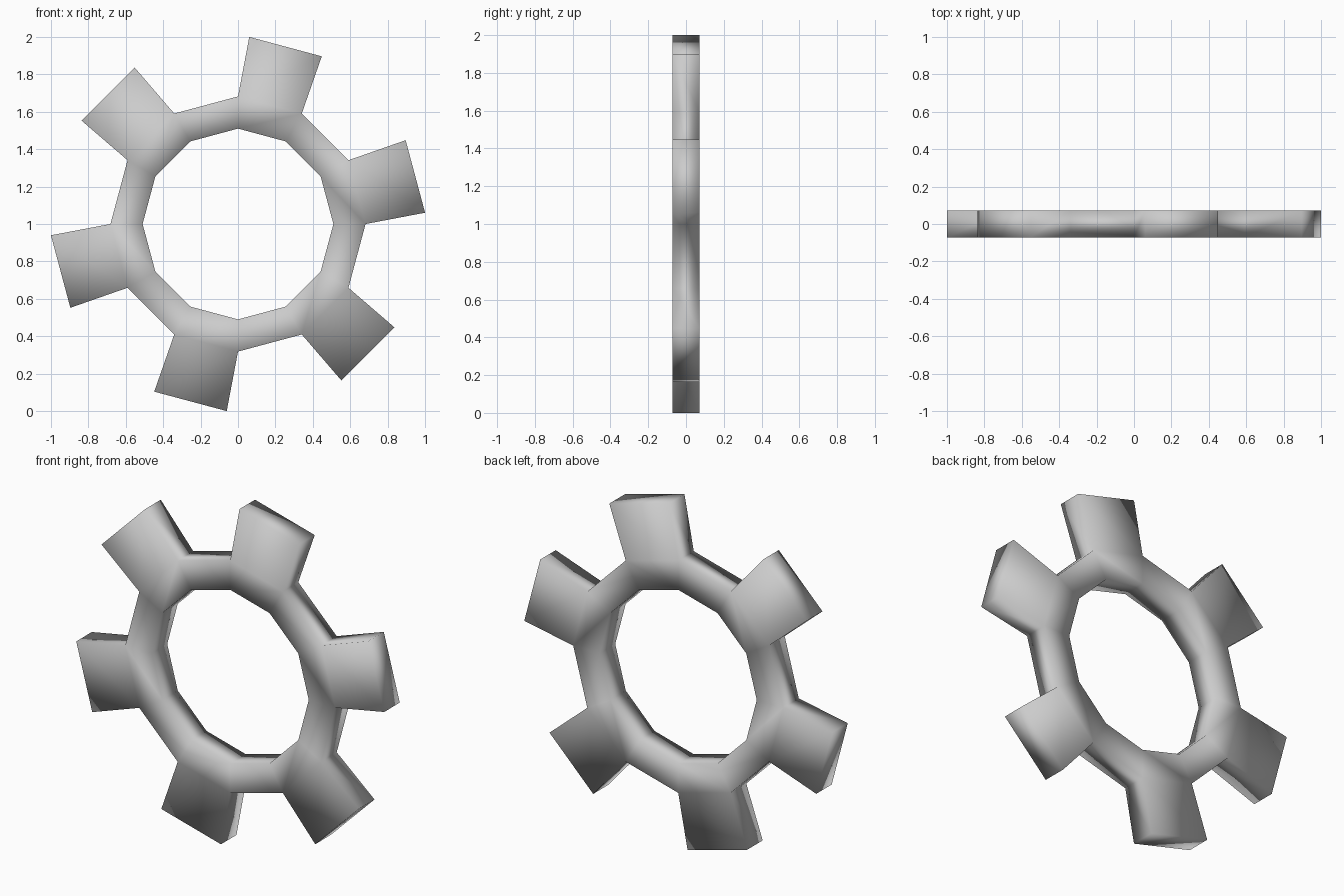
import bpy, bmesh
from math import sin, cos, radians

if "Cube" in bpy.data.objects:
    bpy.data.objects.remove(bpy.data.objects["Cube"])

TEETH = 6
R_IN, R_ROOT, R_TIP = 0.51, 0.682, 1.002
HALF = 0.072          # half thickness
TAPER = 3.45          # tooth tip inset in degrees

bm = bmesh.new()


def pair(radius, deg):
    """Front and back vertex at a clockwise angle from the top."""
    a = radians(deg)
    return [bm.verts.new((radius * sin(a), y, 1 + radius * cos(a)))
            for y in (-HALF, HALF)]


def wall(a, b):
    bm.faces.new((a[0], b[0], b[1], a[1]))


def plates(a, b, c, d):
    for s in (0, 1):
        bm.faces.new((a[s], b[s], c[s], d[s]))


# Twelve-sided ring
n = TEETH * 2
inner = [pair(R_IN, 30 * i) for i in range(n)]
root = [pair(R_ROOT, 30 * i) for i in range(n)]
for i in range(n):
    j = (i + 1) % n
    plates(inner[i], inner[j], root[j], root[i])
    wall(inner[i], inner[j])
    if i % 2:
        wall(root[i], root[j])
    else:
        # Flared tooth on every other segment
        t0 = pair(R_TIP, 30 * i + TAPER)
        t1 = pair(R_TIP, 30 * (i + 1) - TAPER)
        plates(root[i], root[j], t1, t0)
        wall(root[i], t0)
        wall(t0, t1)
        wall(t1, root[j])

bmesh.ops.recalc_face_normals(bm, faces=bm.faces)
for f in bm.faces:
    f.smooth = True
mesh = bpy.data.meshes.new("gear")
bm.to_mesh(mesh)
bm.free()
gear = bpy.data.objects.new("gear", mesh)
bpy.context.collection.objects.link(gear)
